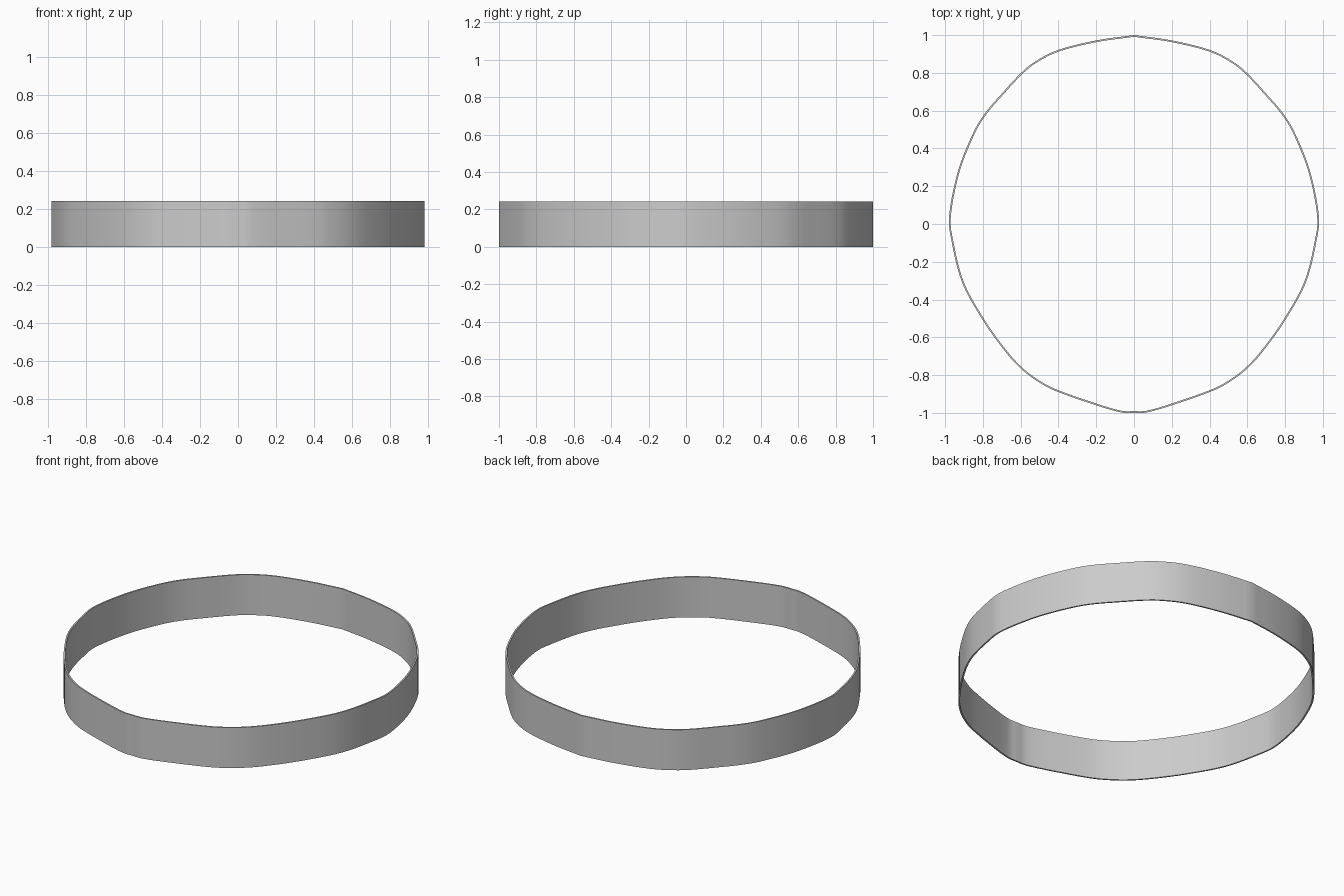
import bpy, bmesh
from mathutils import Vector

if "Cube" in bpy.data.objects:
    bpy.data.objects.remove(bpy.data.objects["Cube"])

HEIGHT, WALL, STEPS = 0.243, 0.009, 5

# Right half of the outline, back to front
half = [(0, 1.0), (0.2, 0.972), (0.4, 0.922), (0.52, 0.862), (0.6, 0.798),
        (0.7, 0.69), (0.79, 0.585), (0.855, 0.475), (0.932, 0.28), (0.978, 0.05),
        (0.966, -0.09), (0.91, -0.31), (0.8, -0.51), (0.69, -0.665), (0.6, -0.765),
        (0.5, -0.84), (0.4, -0.89), (0.2, -0.96), (0.07, -0.997), (0, -1.0)]
half = [Vector(p) for p in half]


def smooth_path(pts, n):
    """Catmull-Rom through the points with free ends."""
    ext = [2 * pts[0] - pts[1]] + pts + [2 * pts[-1] - pts[-2]]
    out = []
    for a, b, c, d in zip(ext, ext[1:], ext[2:], ext[3:]):
        for i in range(n):
            t = i / n
            out.append(0.5 * (2 * b + (c - a) * t + (2 * a - 5 * b + 4 * c - d) * t**2
                              + (3 * b - a - 3 * c + d) * t**3))
    return out + [pts[-1]]


# Mirror to a closed outline
right = smooth_path(half, STEPS)
outer = right + [Vector((-p.x, p.y)) for p in right[-2:0:-1]]
n = len(outer)

# Inner outline, offset inward along the normals
inner = []
for i, p in enumerate(outer):
    t = (outer[(i + 1) % n] - outer[i - 1]).normalized()
    inner.append(p + WALL * Vector((t.y, -t.x)))

# Thin-walled band
bm = bmesh.new()
loops = [[bm.verts.new((p.x, p.y, z)) for p in ring]
         for ring, z in ((outer, 0), (outer, HEIGHT), (inner, HEIGHT), (inner, 0))]
for k in range(4):
    a, b = loops[k], loops[(k + 1) % 4]
    for i in range(n):
        j = (i + 1) % n
        bm.faces.new((a[i], a[j], b[j], b[i]))
bmesh.ops.recalc_face_normals(bm, faces=bm.faces)
mesh = bpy.data.meshes.new("band")
bm.to_mesh(mesh)
bm.free()
band = bpy.data.objects.new("band", mesh)
bpy.context.collection.objects.link(band)
bpy.context.view_layer.objects.active = band
band.select_set(True)
bpy.ops.object.shade_smooth_by_angle()
